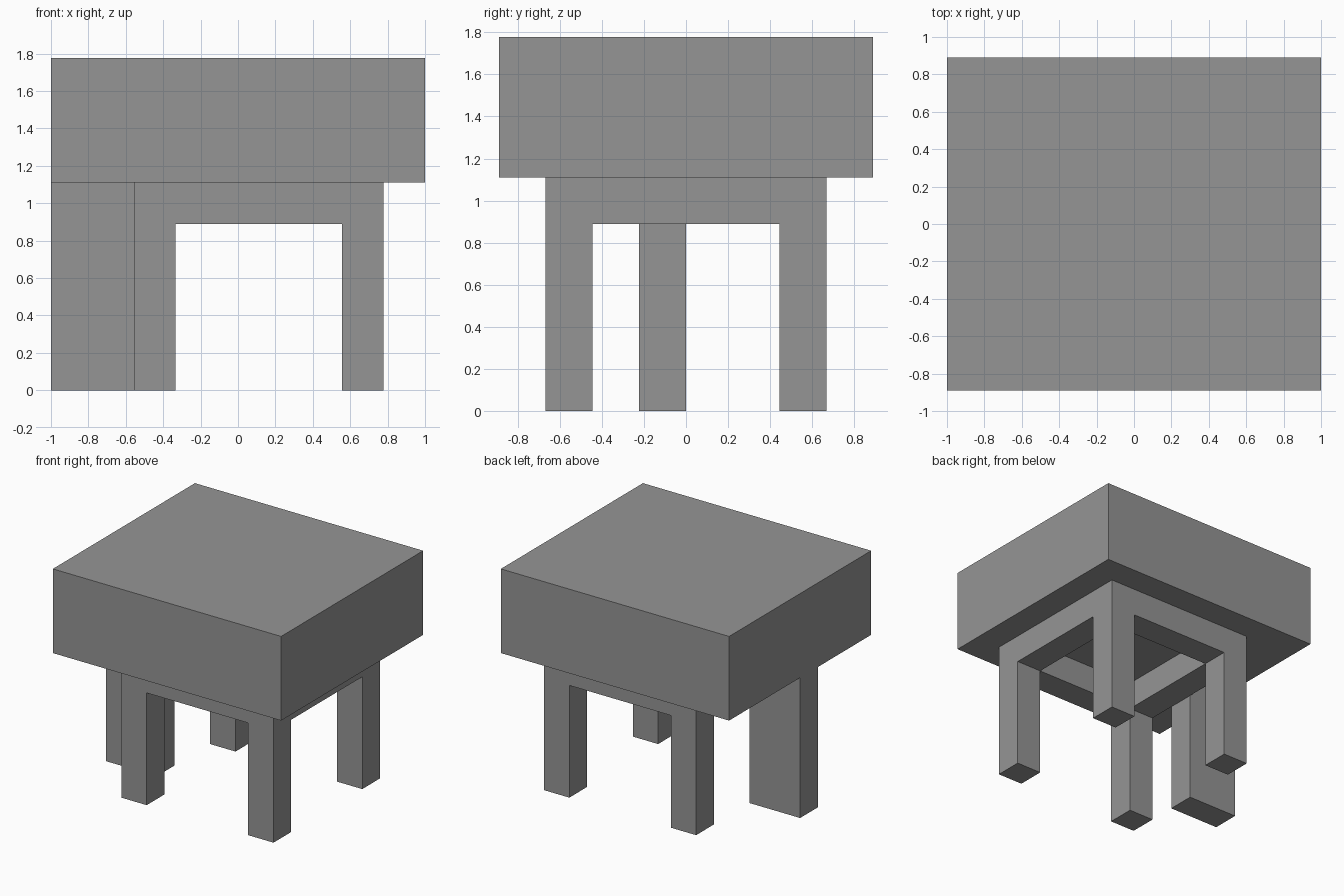
import bpy
import bmesh

cube = bpy.data.objects.get("Cube")
if cube:
    bpy.data.objects.remove(cube, do_unlink=True)

U = 2 / 9  # width of a leg, the module for all parts
RAIL_Z, TOP_Z = 4 * U, 5 * U

grey = bpy.data.materials.new("plain grey")
grey.use_nodes = True
colour = (0.3, 0.3, 0.3, 1)
grey.diffuse_color = colour
grey.node_tree.nodes["Principled BSDF"].inputs["Base Color"].default_value = colour


def finish(name, bm):
    bmesh.ops.recalc_face_normals(bm, faces=bm.faces)
    mesh = bpy.data.meshes.new(name)
    bm.to_mesh(mesh)
    bm.free()
    mesh.materials.append(grey)
    obj = bpy.data.objects.new(name, mesh)
    bpy.context.collection.objects.link(obj)


def box(name, low, high):
    bm = bmesh.new()
    bmesh.ops.create_cube(bm, size=1)
    for v in bm.verts:
        v.co = [h if c > 0 else l for c, l, h in zip(v.co, low, high)]
    finish(name, bm)


# Thick top slab
box("table_top", (-1, -4 * U, TOP_Z), (1, 4 * U, 8 * U))

# Wide support beside the frame
box("side_support", (-1, -U, 0), (-2.5 * U, 0, TOP_Z))

# Four rails and legs in one piece, from a ring of cells
bm = bmesh.new()
xs = [-2.5 * U, -1.5 * U, 2.5 * U, 3.5 * U]
ys = [-3 * U, -2 * U, 2 * U, 3 * U]
grid = [[bm.verts.new((x, y, RAIL_Z)) for y in ys] for x in xs]
corners = []
for i in range(3):
    for j in range(3):
        if i == 1 and j == 1:
            continue
        face = bm.faces.new((grid[i][j], grid[i + 1][j],
                             grid[i + 1][j + 1], grid[i][j + 1]))
        if i != 1 and j != 1:
            corners.append(face)
rails = bmesh.ops.extrude_face_region(bm, geom=bm.faces[:], use_keep_orig=True)
for v in rails["geom"]:
    if isinstance(v, bmesh.types.BMVert):
        v.co.z = TOP_Z
legs = bmesh.ops.extrude_discrete_faces(bm, faces=corners)
for face in legs["faces"]:
    for v in face.verts:
        v.co.z = 0
bmesh.ops.recalc_face_normals(bm, faces=bm.faces)
bmesh.ops.dissolve_limit(bm, angle_limit=0.01, verts=bm.verts, edges=bm.edges)
finish("leg_frame", bm)
